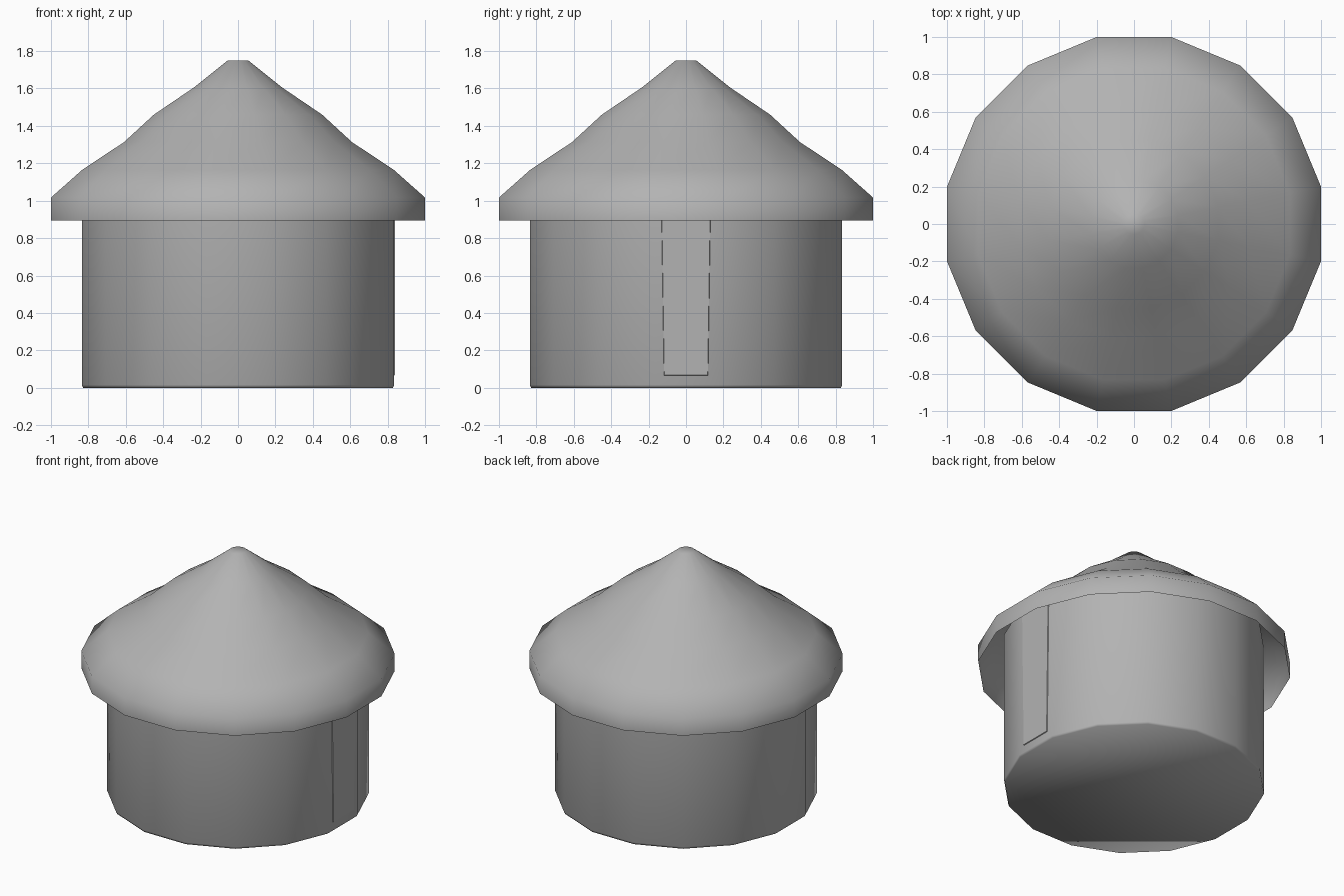
import bpy, bmesh
from math import pi, cos, sin, radians

if "Cube" in bpy.data.objects:
    bpy.data.objects.remove(bpy.data.objects["Cube"])

SIDES = 16
TO_CORNER = 1 / cos(pi / SIDES)   # flat-side distance to corner distance

# Mid grey shared by all parts
grey = bpy.data.materials.new("grey")
grey.diffuse_color = (0.45, 0.45, 0.45, 1)
grey.use_nodes = True
grey.node_tree.nodes["Principled BSDF"].inputs["Base Color"].default_value = grey.diffuse_color


def finish(bm, name, smooth_angle):
    mesh = bpy.data.meshes.new(name)
    bm.to_mesh(mesh)
    bm.free()
    mesh.materials.append(grey)
    obj = bpy.data.objects.new(name, mesh)
    bpy.context.collection.objects.link(obj)
    bpy.ops.object.select_all(action='DESELECT')
    bpy.context.view_layer.objects.active = obj
    obj.select_set(True)
    bpy.ops.object.shade_smooth_by_angle(angle=radians(smooth_angle))
    return obj


def lathe(name, profile, cap_bottom, cap_top):
    """Sixteen-sided body from (flat-side distance, height) points, bottom to top."""
    bm = bmesh.new()
    rings = []
    for r, z in profile:
        angles = [(i + 0.5) * 2 * pi / SIDES for i in range(SIDES)]
        rings.append([bm.verts.new((r * TO_CORNER * cos(a), r * TO_CORNER * sin(a), z))
                      for a in angles])
    for low, high in zip(rings, rings[1:]):
        for i in range(SIDES):
            j = (i + 1) % SIDES
            bm.faces.new((low[i], low[j], high[j], high[i]))
    if cap_bottom:
        bm.faces.new(rings[0][::-1])
    if cap_top:
        bm.faces.new(rings[-1])
    return finish(bm, name, 75)


# Round wall with a slightly eased foot, running up inside the roof
lathe("wall", [(0.828, 0), (0.835, 0.015), (0.835, 1.1)], True, True)

# Hollow thatched roof with a short vertical rim, open underneath
lathe("roof", [(1.0, 0.893), (1.0, 1.017), (0.833, 1.165), (0.61, 1.313),
               (0.45, 1.46), (0.235, 1.606), (0.055, 1.75)], False, True)

# Thin door panel on the right side, slightly wider at the top, with sloped edges
bm = bmesh.new()
bmesh.ops.create_cube(bm, size=1)
for v in bm.verts:
    top, outer = v.co.z > 0, v.co.x > 0
    half = (0.137 if top else 0.122) - (0.006 if outer else 0)
    v.co = (0.84 if outer else 0.825,
            half if v.co.y > 0 else -half,
            1.05 if top else (0.069 if outer else 0.06))
finish(bm, "door", 30)
